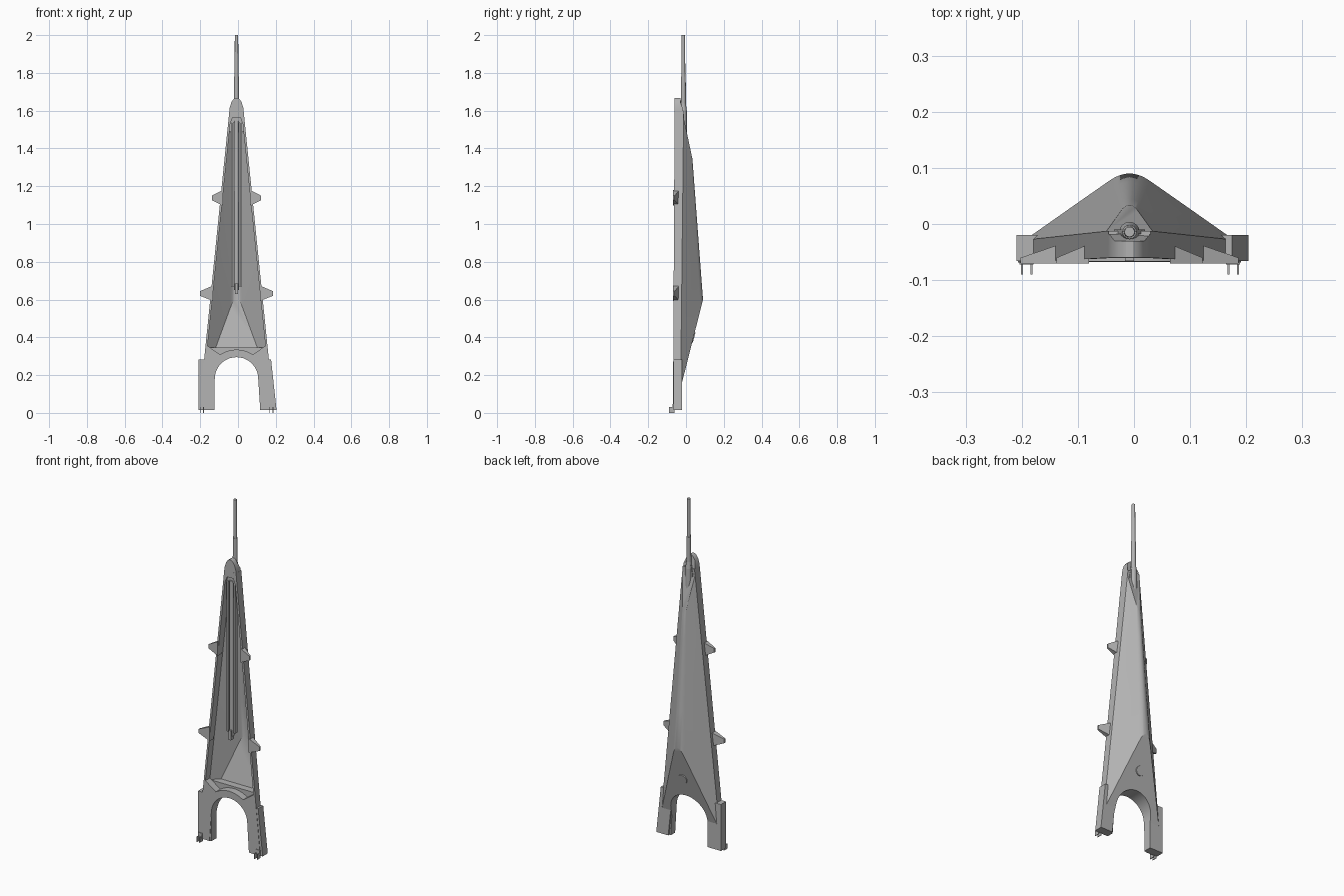
import bpy, bmesh, math
from mathutils import Vector, Matrix

if "Cube" in bpy.data.objects:
    bpy.data.objects.remove(bpy.data.objects["Cube"])

CX = -0.008  # centre line of the structure
grey = bpy.data.materials.new("light_grey")
grey.diffuse_color = (0.45, 0.45, 0.45, 1)
grey.use_nodes = True
grey.node_tree.nodes["Principled BSDF"].inputs["Base Color"].default_value = grey.diffuse_color


def finish(name, bm, smooth=None):
    bmesh.ops.recalc_face_normals(bm, faces=bm.faces[:])
    me = bpy.data.meshes.new(name)
    bm.to_mesh(me)
    bm.free()
    me.materials.append(grey)
    ob = bpy.data.objects.new(name, me)
    bpy.context.collection.objects.link(ob)
    if smooth:
        shade(ob, smooth)
    return ob


def shade(ob, angle=30):
    bpy.ops.object.select_all(action='DESELECT')
    ob.select_set(True)
    bpy.context.view_layer.objects.active = ob
    bpy.ops.object.shade_smooth_by_angle(angle=math.radians(angle))


def prism(name, outline, yf, yb):
    """Front outline (x, z) filled between two depths, each a function of z."""
    bm = bmesh.new()
    f = [bm.verts.new((CX + x, yf(z), z)) for x, z in outline]
    b = [bm.verts.new((CX + x, yb(z), z)) for x, z in outline]
    bm.faces.new(f)
    bm.faces.new(b[::-1])
    n = len(f)
    for i in range(n):
        bm.faces.new((f[i], f[(i + 1) % n], b[(i + 1) % n], b[i]))
    return finish(name, bm)


def box(name, x0, x1, y0, y1, z0, z1, shift=0):
    """Box about the centre line; shift slides its foot sideways."""
    return prism(name, [(x0 + shift, z0), (x1 + shift, z0), (x1, z1), (x0, z1)],
                 lambda z: y0, lambda z: y1)


def tube(name, x, y, z0, z1, r0, r1, n=16):
    bm = bmesh.new()
    bmesh.ops.create_cone(bm, cap_ends=True, segments=n, radius1=r0, radius2=r1, depth=z1 - z0,
                          matrix=Matrix.Translation((CX + x, y, (z0 + z1) / 2)))
    return finish(name, bm, 40)


def cut(ob, cutter, remove=True):
    m = ob.modifiers.new("cut", 'BOOLEAN')
    m.operation, m.solver, m.object = 'DIFFERENCE', 'EXACT', cutter
    bpy.context.view_layer.objects.active = ob
    bpy.ops.object.modifier_apply(modifier=m.name)
    if remove:
        bpy.data.objects.remove(cutter)


def width(z): return 0.2 - 0.1015 * z
def front(z): return -0.069 + 0.0055 * z
def rear(z): return -0.030 + 0.011 * z
def ridge(z): return 0.09 - 0.0753 * (z - 0.6)


def hull(name, inset=0.0):
    """Rounded ridge hull, sliced by a lower and an upper sloping plane."""
    bm = bmesh.new()
    rows = []
    for z in (0.0, 0.4, 0.8, 1.2, 1.62):
        w = width(z) - inset
        base = rear(z)
        peak = (ridge(z) - inset - base) / 0.875
        pts = [(w, base)]
        for i in range(11):
            t = i / 10
            x = 0.25 * w * (1 - 2 * t)
            y = peak * (0.75 * (1 - t) ** 2 + 2 * t * (1 - t) + 0.75 * t * t)
            pts.append((x, base + y))
        pts.append((-w, base))
        if inset:  # carry the cutter forward through the open front
            pts = [(w, base - 0.02)] + pts + [(-w, base - 0.02)]
        rows.append([bm.verts.new((CX + x, y, z)) for x, y in pts])
    n = len(rows[0])
    for a, b in zip(rows, rows[1:]):
        for i in range(n):
            bm.faces.new((a[i], a[(i + 1) % n], b[(i + 1) % n], b[i]))
    bm.faces.new(rows[0])
    bm.faces.new(rows[-1])
    planes = [((0, 0.09, 0.6), (0, 0.455, -0.115)), ((0, 0.037, 1.33), (0, 0.27, 0.057))]
    if inset:
        planes += [((0, 0, 0.335), (0, 0, -1)), ((0, 0, 1.5), (0, 0, 1))]
    for co, no in planes:
        no = Vector(no).normalized()
        bmesh.ops.bisect_plane(bm, geom=bm.verts[:] + bm.edges[:] + bm.faces[:], dist=1e-6,
                               plane_co=Vector(co) - no * inset, plane_no=no, clear_outer=True)
        bmesh.ops.holes_fill(bm, edges=bm.edges[:], sides=0)
    return finish(name, bm)


def arc(r, zc, a0, a1, n=20):
    return [(r * math.cos(math.radians(a0 + (a1 - a0) * i / n)),
             zc + r * math.sin(math.radians(a0 + (a1 - a0) * i / n))) for i in range(n + 1)]


# Front frame with two legs, and hollow hull behind it
frame = prism("front_frame", [(-width(.015), .015), (width(.015), .015), (width(1.6), 1.6),
                              (-width(1.6), 1.6)], front, rear)
shell = hull("back_hull")
cut(shell, hull("hull_void", 0.011))
opening = [(-.153, .355)] + arc(.155, .18, 124, 56, 10) + [(.153, .355), (.033, 1.53),
           (.02, 1.565), (-.02, 1.565), (-.033, 1.53)]
cut(frame, prism("opening_cutter", opening, lambda z: -.2, lambda z: .03))
arch = [(-.13, -.05), (.13, -.05)] + arc(.115, .18, 0, 180)
arch_cutter = prism("arch_cutter", arch, lambda z: -.3, lambda z: .3)
cut(frame, arch_cutter, False)
cut(shell, arch_cutter)
shade(frame)
shade(shell)

# Round plate on the lower back slope
bm = bmesh.new()
slope = Vector((0, .455, -.115)).normalized()
spot = Vector((CX, .09 - .2 * .2527, .40)) + slope * .001
bmesh.ops.create_cone(bm, cap_ends=True, segments=24, radius1=.028, radius2=.026, depth=.006,
                      matrix=Matrix.Translation(spot) @ slope.to_track_quat('Z', 'Y').to_matrix().to_4x4())
finish("round_plate", bm, 30)

# Leg sleeves: the left one upright, the right one leaning with its leg
box("left_leg_sleeve", -.201, -.116, -.066, -.02, .015, .283)
box("right_leg_sleeve", .107, .183, -.066, -.02, .015, .283, .029)

# Foot prongs and their brackets
for side, xs in (("left", (-.192, -.175)), ("right", (.176, .193))):
    for i, x in enumerate(xs):
        box(f"{side}_prong_{i + 1}", x - .0018, x + .0018, -.09, -.06, 0, .03)
    box(f"{side}_prong_bracket", xs[0] - .004, xs[1] + .004, -.072, -.06, .018, .048)

# Side fins: blunt pyramids on the frame edges
for level, zc, tip in (("lower", .632, .194), ("upper", 1.138, .13)):
    for side, s in (("left", -1), ("right", 1)):
        bm = bmesh.new()
        root = width(zc) - .012
        a = [bm.verts.new((CX + s * root, y, zc + dz)) for y, dz in
             ((-.07, -.04), (-.07, .042), (-.036, .042), (-.036, -.04))]
        b = [bm.verts.new((CX + s * tip, y, zc + dz)) for y, dz in
             ((-.07, -.012), (-.07, .012), (-.06, .012), (-.06, -.012))]
        bm.faces.new(a)
        bm.faces.new(b)
        for i in range(4):
            bm.faces.new((a[i], a[(i + 1) % 4], b[(i + 1) % 4], b[i]))
        finish(f"{level}_{side}_fin", bm)

# Centre track: tube between two rails
tube("centre_tube", 0, -.044, .65, 1.545, .014, .012)
for side, s in (("left", -1), ("right", 1)):
    box(f"{side}_rail", s * .023 - .005, s * .023 + .005, -.054, -.034, .67, 1.54)
box("track_back_plate", -.025, .025, -.037, -.031, .67, 1.54)
box("track_foot", -.008, .008, -.066, -.036, .63, .685)
box("track_head", -.028, .028, -.05, -.03, 1.535, 1.57)

# Rounded cap
half = [(.039, 1.58), (.036, 1.615), (.027, 1.645), (.016, 1.662), (.006, 1.668)]
cap = prism("top_cap", half + [(-x, z) for x, z in reversed(half)],
            lambda z: -.06, lambda z: -.018 if z < 1.62 else -.03)
shade(cap)

# Mast with collar and small side fins
tube("mast_base", 0, -.014, 1.42, 1.6, .018, .018)
tube("mast_collar", 0, -.014, 1.6, 1.64, .018, .013)
tube("mast_lower", 0, -.014, 1.6, 1.78, .0135, .0125)
tube("mast_upper", 0, -.014, 1.78, 2.0, .0105, .009)
prism("mast_fins", [(-.028, 1.5), (.028, 1.5), (.028, 1.57), (.01, 1.64), (-.01, 1.64), (-.028, 1.57)],
      lambda z: -.018, lambda z: -.01)
